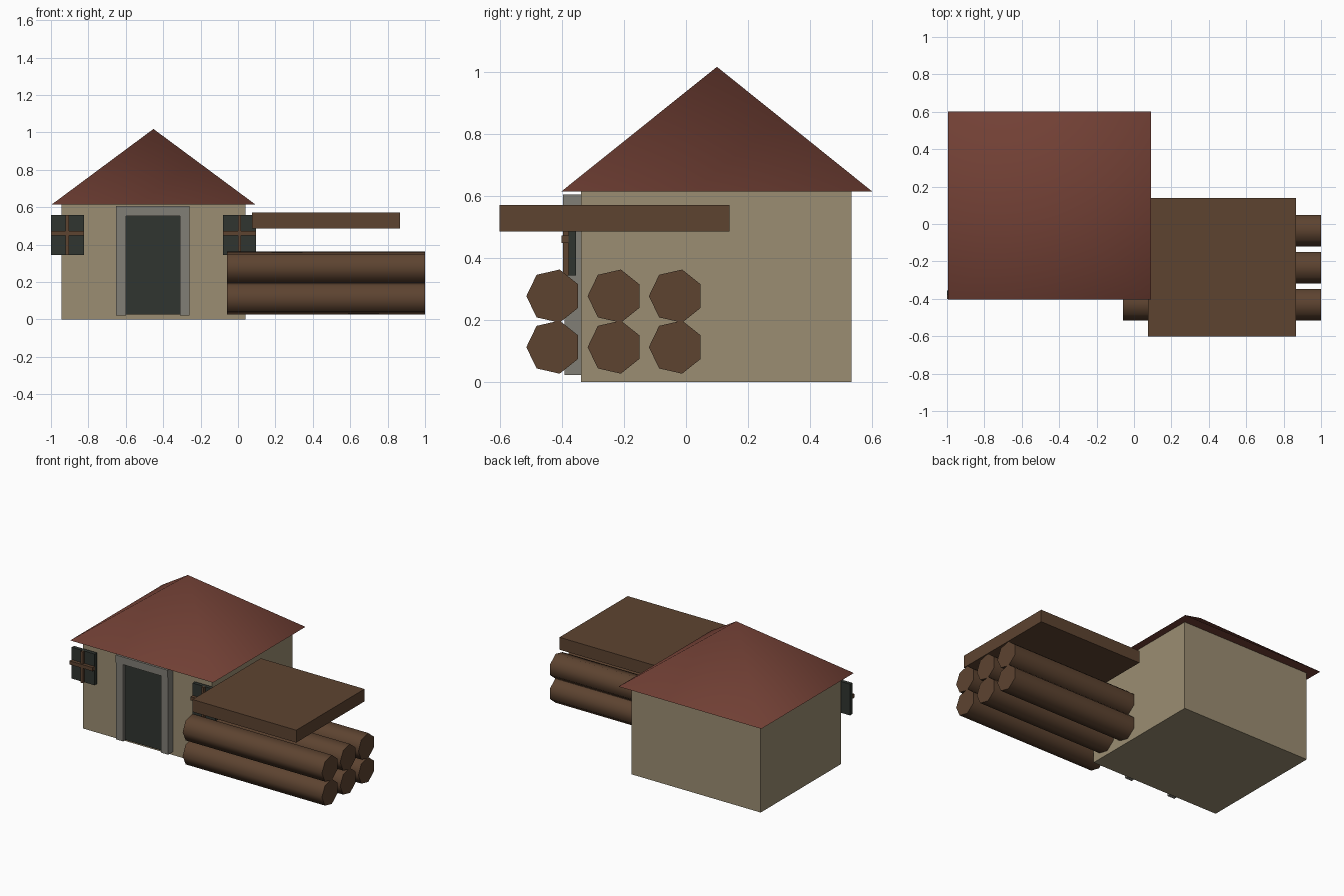
import bpy, bmesh
from math import cos, sin, pi, radians

if "Cube" in bpy.data.objects:
    bpy.data.objects.remove(bpy.data.objects["Cube"])


def material(name, rgb):
    m = bpy.data.materials.new(name)
    m.diffuse_color = (*rgb, 1)
    m.use_nodes = True
    m.node_tree.nodes["Principled BSDF"].inputs["Base Color"].default_value = m.diffuse_color
    return m


PLASTER = material("plaster", (0.33, 0.27, 0.17))
TILE = material("roof_tile", (0.17, 0.052, 0.036))
WOOD = material("wood", (0.11, 0.057, 0.03))
DARK = material("dark_panel", (0.03, 0.036, 0.03))
STONE = material("stone", (0.22, 0.21, 0.18))


def finish(name, bm, mat, smooth=False):
    bmesh.ops.recalc_face_normals(bm, faces=bm.faces)
    me = bpy.data.meshes.new(name)
    bm.to_mesh(me)
    bm.free()
    me.materials.append(mat)
    ob = bpy.data.objects.new(name, me)
    bpy.context.collection.objects.link(ob)
    if smooth:
        bpy.ops.object.select_all(action='DESELECT')
        ob.select_set(True)
        bpy.context.view_layer.objects.active = ob
        bpy.ops.object.shade_smooth_by_angle(angle=radians(60))
    return ob


def box(name, x, y, z, mat):
    """Box from (min, max) ranges on each axis."""
    bm = bmesh.new()
    bmesh.ops.create_cube(bm, size=1)
    for v in bm.verts:
        for i, (lo, hi) in enumerate((x, y, z)):
            v.co[i] = hi if v.co[i] > 0 else lo
    return finish(name, bm, mat)


def log(name, y, z, x0=-0.06, x1=1.0, r=0.088, sides=7):
    """Seven-sided log along x, one corner pointing to the front."""
    bm = bmesh.new()
    ends = []
    for x in (x0, x1):
        angles = [pi + 2 * pi * i / sides for i in range(sides)]
        ends.append([bm.verts.new((x, y + r * cos(a), z + r * sin(a))) for a in angles])
    a, b = ends
    bm.faces.new(a)
    bm.faces.new(b)
    for i in range(sides):
        j = (i + 1) % sides
        bm.faces.new((a[i], a[j], b[j], b[i]))
    return finish(name, bm, WOOD, smooth=True)


# House walls
box("house_walls", (-0.943, 0.04), (-0.34, 0.535), (0, 0.617), PLASTER)

# Pyramid roof
bm = bmesh.new()
eaves = [bm.verts.new((x, y, 0.615)) for x, y in
         ((-0.995, -0.403), (0.092, -0.403), (0.092, 0.602), (-0.995, 0.602))]
apex = bm.verts.new((-0.452, 0.1, 1.018))
bm.faces.new(eaves)
for i in range(4):
    bm.faces.new((eaves[i], eaves[(i + 1) % 4], apex))
finish("roof", bm, TILE, smooth=True)

# Doorway
box("door", (-0.605, -0.305), (-0.37, -0.335), (0.025, 0.56), DARK)
box("door_jamb_left", (-0.653, -0.6), (-0.392, -0.335), (0.022, 0.58), STONE)
box("door_jamb_right", (-0.31, -0.258), (-0.392, -0.335), (0.022, 0.58), STONE)
box("door_lintel", (-0.653, -0.258), (-0.397, -0.335), (0.553, 0.605), STONE)

# Windows with crossed glazing bars
for side, cx in (("left", -0.912), ("right", 0.008)):
    box(f"window_{side}", (cx - 0.088, cx + 0.088), (-0.38, -0.355), (0.343, 0.558), DARK)
    box(f"window_upright_{side}", (cx - 0.009, cx + 0.009), (-0.397, -0.375), (0.343, 0.558), WOOD)
    box(f"window_crossbar_{side}", (cx - 0.088, cx + 0.088), (-0.402, -0.375), (0.448, 0.473), WOOD)

# Log pile
for row, z in enumerate((0.112, 0.277)):
    for col in range(3):
        log(f"log_{row}_{col}", -0.428 + 0.198 * col, z)

# Lean-to cover over the logs
box("log_cover", (0.075, 0.865), (-0.602, 0.14), (0.486, 0.571), WOOD)
